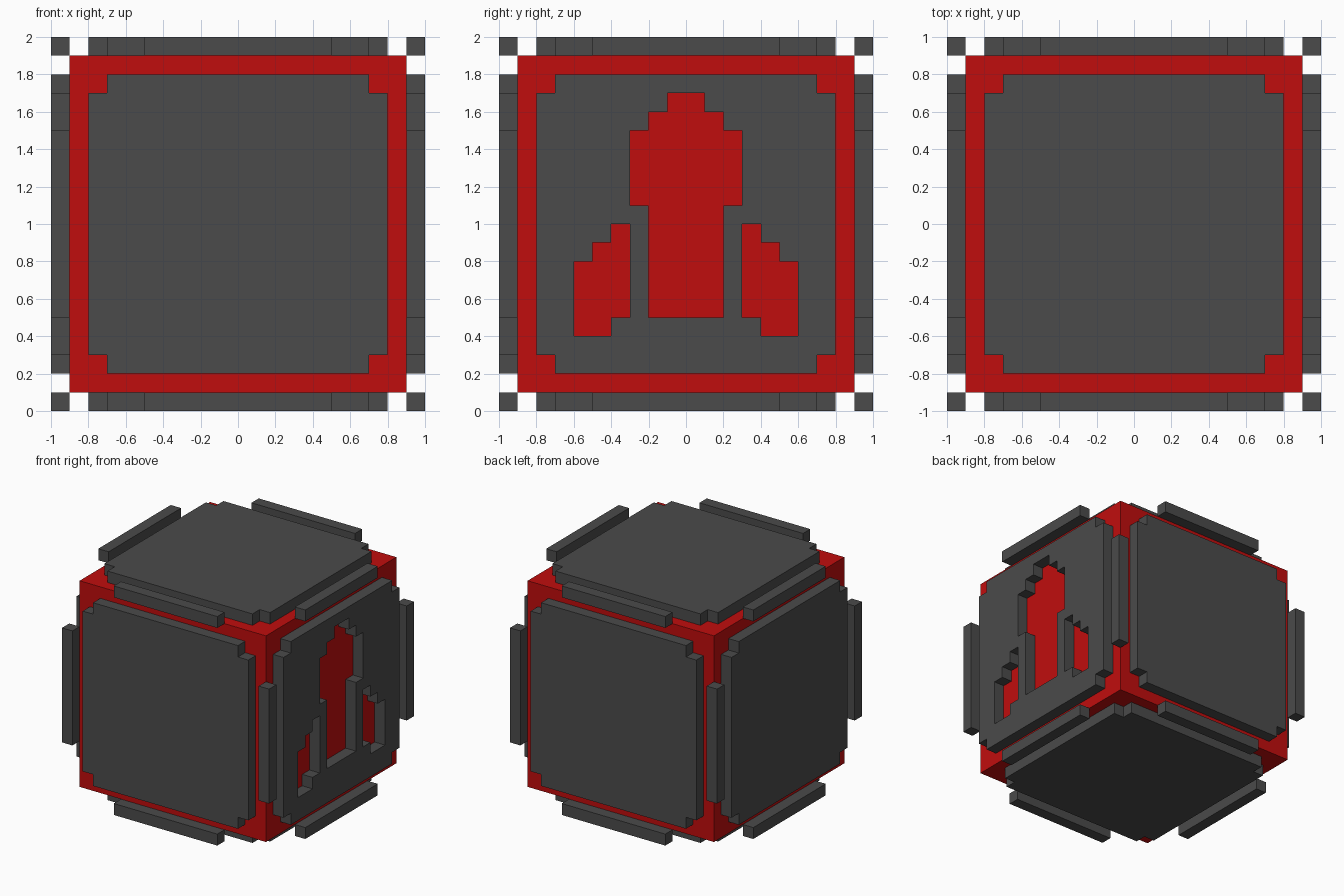
import bpy
import bmesh
from mathutils import Vector

if "Cube" in bpy.data.objects:
    bpy.data.objects.remove(bpy.data.objects["Cube"], do_unlink=True)

CENTRE = Vector((0, 0, 1))
CORE = 0.9    # half size of the inner cube
OUTER = 1.0   # half size over the panels
SIDES = (-1, 1)


def make_material(name, colour):
    mat = bpy.data.materials.new(name)
    mat.use_nodes = True
    mat.diffuse_color = colour
    mat.node_tree.nodes["Principled BSDF"].inputs["Base Color"].default_value = colour
    return mat


red = make_material("red", (0.53, 0.004, 0.004, 1))
grey = make_material("dark grey", (0.07, 0.07, 0.07, 1))


def finish(name, bm, mat):
    bmesh.ops.recalc_face_normals(bm, faces=bm.faces)
    mesh = bpy.data.meshes.new(name)
    bm.to_mesh(mesh)
    bm.free()
    mesh.materials.append(mat)
    obj = bpy.data.objects.new(name, mesh)
    obj.location = CENTRE
    bpy.context.collection.objects.link(obj)
    return obj


def box(name, centre, size, mat):
    bm = bmesh.new()
    bmesh.ops.create_cube(bm, size=1)
    bmesh.ops.scale(bm, vec=size, verts=bm.verts)
    bmesh.ops.translate(bm, vec=centre, verts=bm.verts)
    return finish(name, bm, mat)


def prisms(name, outlines, axis, low, high, mat):
    """Extrude flat outlines along an axis, from low to high."""
    bm = bmesh.new()
    for outline in outlines:
        verts = []
        for u, v in outline:
            co = Vector()
            co[axis], co[(axis + 1) % 3], co[(axis + 2) % 3] = low, u, v
            verts.append(bm.verts.new(co))
        face = bm.faces.new(verts)
        made = bmesh.ops.extrude_face_region(bm, geom=[face], use_keep_orig=True)
        shift = Vector()
        shift[axis] = high - low
        moved = [g for g in made["geom"] if isinstance(g, bmesh.types.BMVert)]
        bmesh.ops.translate(bm, vec=shift, verts=moved)
    return finish(name, bm, mat)


def mirrored(half):
    return half + [(-u, v) for u, v in reversed(half)]


# Inner cube
box("core_cube", (0, 0, 0), (2 * CORE,) * 3, red)

# Six raised panels with notched corners
upper = [(0.8, 0.7), (0.7, 0.7), (0.7, 0.8)]
panel_outline = mirrored([(u, -v) for u, v in reversed(upper)] + upper)
panel_names = {(0, 1): "left", (0, -1): "right", (1, 1): "back",
               (1, -1): "front", (2, 1): "top", (2, -1): "bottom"}
panels = {}
for (axis, side), label in panel_names.items():
    panels[label] = prisms(label + "_panel", [panel_outline], axis,
                           side * CORE, side * OUTER, grey)

# Stepped emblem cut through the left panel: a body and two fins
body = mirrored([(0.2, -0.5), (0.2, 0.1), (0.3, 0.1), (0.3, 0.5),
                 (0.2, 0.5), (0.2, 0.6), (0.1, 0.6), (0.1, 0.7)])
fin = [(0.3, -0.5), (0.4, -0.5), (0.4, -0.6), (0.6, -0.6), (0.6, -0.2),
       (0.5, -0.2), (0.5, -0.1), (0.4, -0.1), (0.4, 0), (0.3, 0)]
other_fin = [(-u, v) for u, v in fin]
cutter = prisms("emblem_cutter", [body, fin, other_fin], 0,
                CORE - 0.1, OUTER + 0.1, grey)
cutter.hide_render = True

cut = panels["left"].modifiers.new("emblem", 'BOOLEAN')
cut.operation = 'DIFFERENCE'
cut.solver = 'EXACT'
cut.object = cutter
bpy.context.view_layer.objects.active = panels["left"]
bpy.ops.object.modifier_apply(modifier=cut.name)
bpy.data.objects.remove(cutter, do_unlink=True)

# Twelve bars, one along the middle of each cube edge
mid = (CORE + OUTER) / 2
thick = OUTER - CORE
for axis in range(3):
    for a in SIDES:
        for b in SIDES:
            centre, size = Vector(), Vector((thick,) * 3)
            centre[(axis + 1) % 3] = a * mid
            centre[(axis + 2) % 3] = b * mid
            size[axis] = 1.0
            box("edge_bar_" + "xyz"[axis], centre, size, grey)
